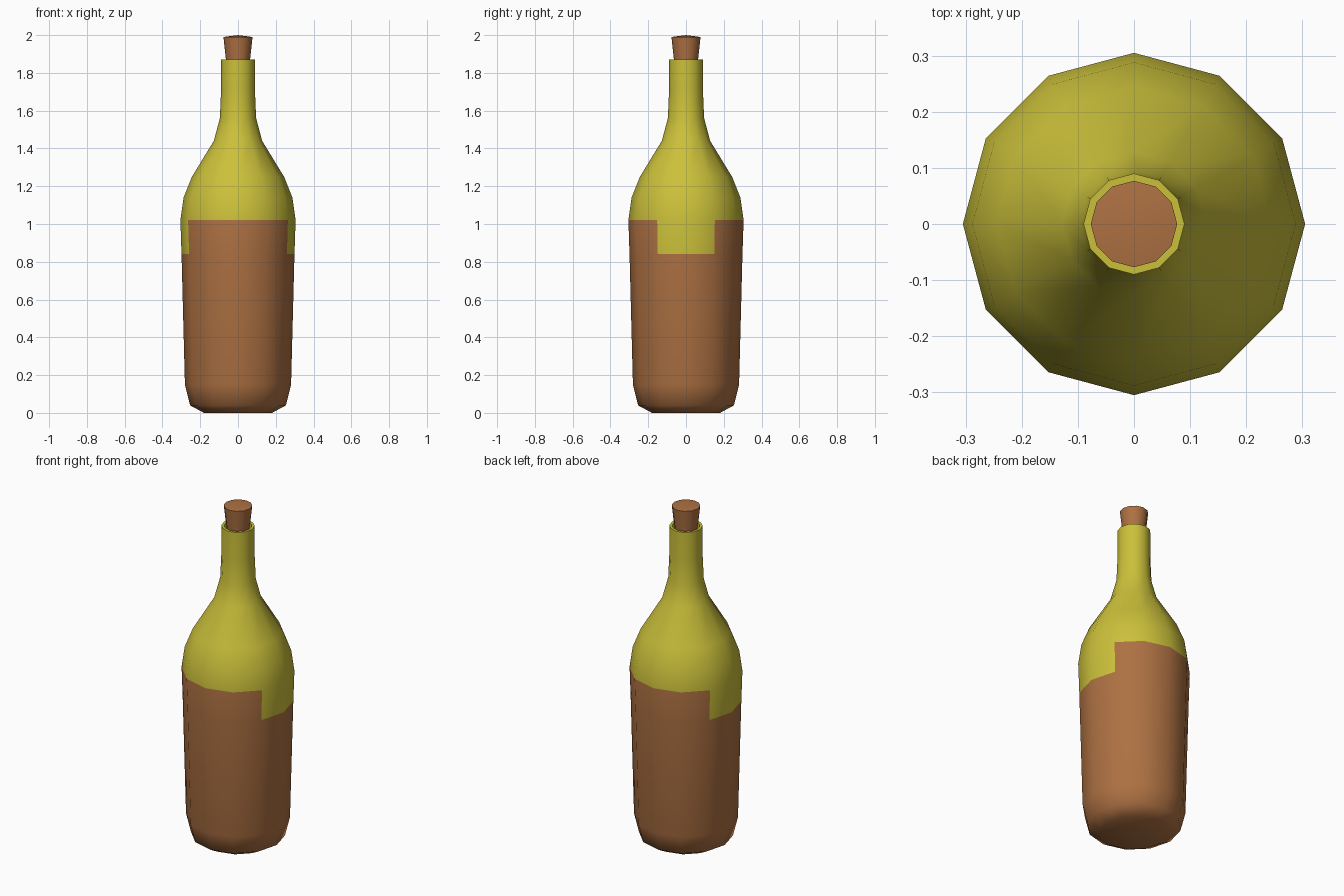
import bpy, bmesh, math

if "Cube" in bpy.data.objects:
    bpy.data.objects.remove(bpy.data.objects["Cube"])

SIDES = 12


def material(name, rgb):
    m = bpy.data.materials.new(name)
    m.diffuse_color = (*rgb, 1.0)
    m.use_nodes = True
    m.node_tree.nodes["Principled BSDF"].inputs["Base Color"].default_value = m.diffuse_color
    return m


glass = material("yellow_green_glass", (0.60, 0.53, 0.043))
brown = material("brown", (0.42, 0.165, 0.055))


def lathe(name, profile, materials, rule=None):
    """Revolve (radius, z) points around z; zero radius makes a pole."""
    bm = bmesh.new()
    rings = []
    for r, z in profile:
        if r == 0:
            rings.append([bm.verts.new((0, 0, z))] * SIDES)
        else:
            rings.append([bm.verts.new((r * math.cos(2 * math.pi * i / SIDES),
                                        r * math.sin(2 * math.pi * i / SIDES), z))
                          for i in range(SIDES)])
    for low, high in zip(rings, rings[1:]):
        for i in range(SIDES):
            j = (i + 1) % SIDES
            corners = list(dict.fromkeys((low[i], low[j], high[j], high[i])))
            face = bm.faces.new(corners)
            if rule:
                face.material_index = rule(face.calc_center_median())
    bm.normal_update()
    mesh = bpy.data.meshes.new(name)
    bm.to_mesh(mesh)
    bm.free()
    for m in materials:
        mesh.materials.append(m)
    ob = bpy.data.objects.new(name, mesh)
    bpy.context.collection.objects.link(ob)
    bpy.ops.object.select_all(action='DESELECT')
    ob.select_set(True)
    bpy.context.view_layer.objects.active = ob
    bpy.ops.object.shade_smooth_by_angle(angle=math.radians(60))
    return ob


# Lower wrap is brown, with a notch in its top edge on the left and right sides
def wrap_rule(c):
    if c.z < 0.84:
        return 1
    in_notch = abs(c.x) > abs(c.y) * math.sqrt(3)
    return 1 if c.z < 1.02 and not in_notch else 0


# Bottle: base, body, shoulder, neck, rim and inside of the mouth
lathe("bottle", [
    (0, 0.0), (0.18, 0.0), (0.254, 0.04), (0.281, 0.15), (0.299, 0.84),
    (0.305, 1.02), (0.288, 1.14), (0.244, 1.25), (0.128, 1.44),
    (0.096, 1.56), (0.09, 1.70), (0.09, 1.87), (0.075, 1.87),
    (0.075, 1.78), (0, 1.78)], [glass, brown], wrap_rule)

# Tapered cork
lathe("cork", [(0, 1.79), (0.056, 1.79), (0.064, 1.87), (0.077, 1.99), (0, 2.0)], [brown])
